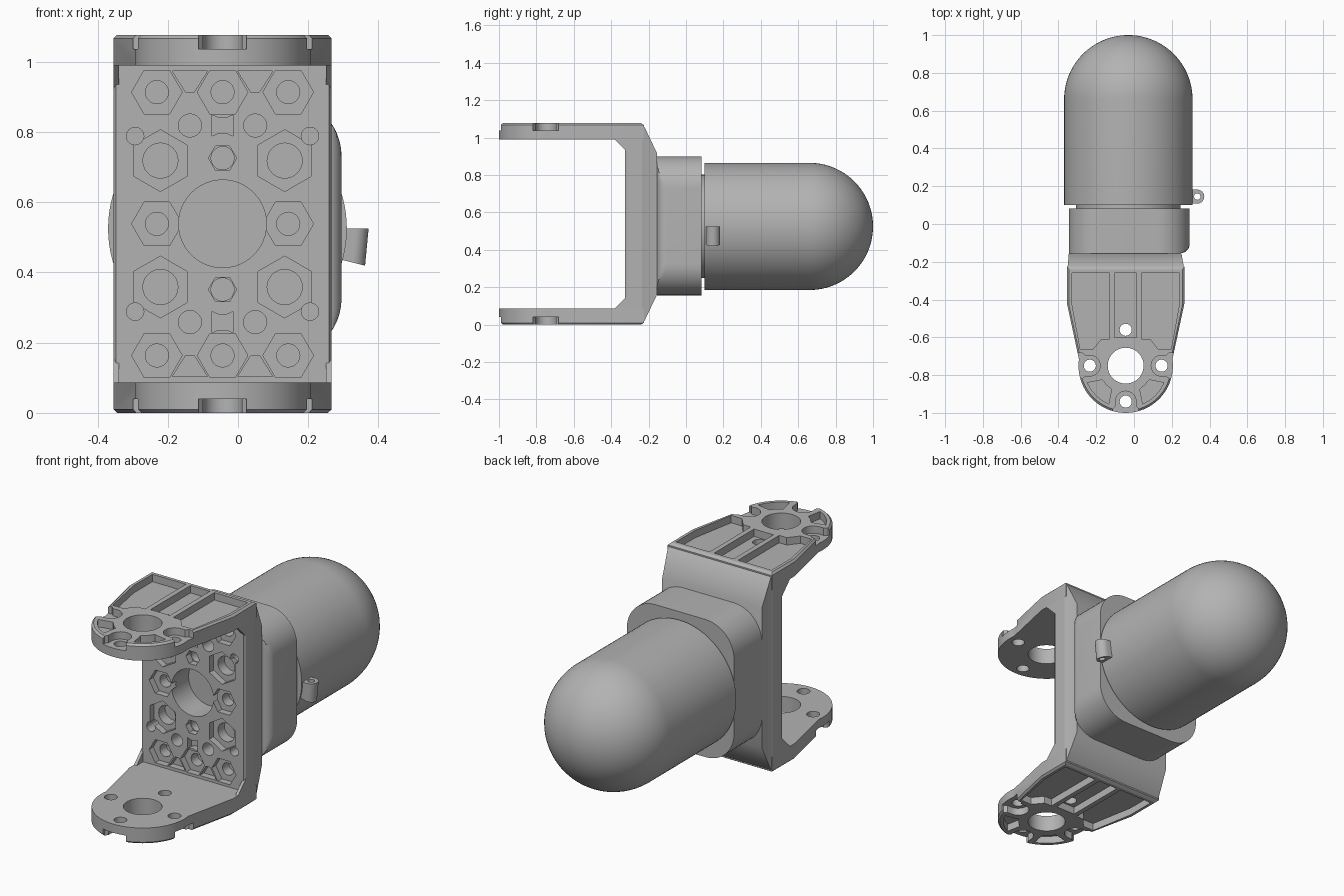
import bpy, bmesh, math
from math import sin, cos, pi, radians

cube = bpy.data.objects.get("Cube")
if cube:
    bpy.data.objects.remove(cube, do_unlink=True)

grey = bpy.data.materials.new("plain grey")
grey.use_nodes = True
grey.diffuse_color = (0.45, 0.45, 0.45, 1)
grey.node_tree.nodes["Principled BSDF"].inputs["Base Color"].default_value = (0.45, 0.45, 0.45, 1)

CX, MID = -0.044, 0.5385          # bracket centre in x and z
HOLE_Y = -0.75                    # main arm hole


# ---- helpers ----
def solid(name, *stacks):
    """Each stack is a list of equal-length 3D loops, skinned and capped."""
    bm = bmesh.new()
    for stack in stacks:
        rings = [[bm.verts.new(p) for p in loop] for loop in stack]
        n = len(rings[0])
        for a, b in zip(rings, rings[1:]):
            for i in range(n):
                j = (i + 1) % n
                bm.faces.new((a[i], a[j], b[j], b[i]))
        bm.faces.new(rings[0][::-1])
        bm.faces.new(rings[-1])
    bmesh.ops.recalc_face_normals(bm, faces=bm.faces)
    mesh = bpy.data.meshes.new(name)
    bm.to_mesh(mesh)
    bm.free()
    mesh.materials.append(grey)
    ob = bpy.data.objects.new(name, mesh)
    bpy.context.collection.objects.link(ob)
    return ob


def cut(target, *stacks):
    cutter = solid("cutter", *stacks)
    cutter.hide_render = True
    mod = target.modifiers.new("cut", 'BOOLEAN')
    mod.object, mod.solver = cutter, 'EXACT'
    bpy.context.view_layer.objects.active = target
    bpy.ops.object.modifier_apply(modifier=mod.name)
    bpy.data.objects.remove(cutter, do_unlink=True)


def smooth(ob):
    bpy.ops.object.select_all(action='DESELECT')
    ob.select_set(True)
    bpy.context.view_layer.objects.active = ob
    bpy.ops.object.shade_smooth_by_angle(angle=radians(30))


def disc(cx, cy, r, n=32, a0=0.0):
    return [(cx + r * cos(a0 + 2 * pi * i / n), cy + r * sin(a0 + 2 * pi * i / n)) for i in range(n)]


def up(pts, *levels):             # 2D outline stacked along z
    return [[(x, y, z) for x, y in pts] for z in levels]


def back(pts, *levels):           # 2D outline (x, z) stacked along y
    return [[(x, y, z) for x, z in pts] for y in levels]


def box(x0, x1, z0, z1):
    return [(x0, z0), (x1, z0), (x1, z1), (x0, z1)]


def arm_pts(pts):                 # local arm coordinates to model x, y
    return [(CX + u, HOLE_Y + v) for u, v in pts]


def turned(pts, a):
    return [(u * cos(a) - v * sin(a), u * sin(a) + v * cos(a)) for u, v in pts]


# ---- fork arms ----
BOT, FLOOR, TOP = 0.99, 1.037, 1.077
half = [(0.311, 0.525), (0.311, 0.33)]
tip = [(0.25 * cos(a), 0.25 * sin(a)) for a in [radians(8 - i * 196 / 40) for i in range(41)]]
outline = half + tip + [(-u, v) for u, v in half[::-1]]
inner = [(u * 0.965, v * 0.965 + 0.002) for u, v in outline]
arm = solid("upper_arm", up(arm_pts(outline), BOT, TOP - 0.01) + up(arm_pts(inner), TOP))

side = [(0.285, 0.49), (0.285, 0.33), (0.24, 0.085), (0.175, 0.085), (0.13, 0.14), (0.085, 0.14), (0.085, 0.49)]
channel = [(-0.058, 0.49), (-0.058, 0.15), (0.058, 0.15), (0.058, 0.49)]
notch = [(0.19 + 0.055 * cos(a), 0.055 * sin(a)) for a in [pi / 2 + i * pi / 16 for i in range(17)]]
notch += [(0.215, -0.055), (0.23, -0.068), (0.3, -0.068), (0.3, 0.068), (0.23, 0.068), (0.215, 0.055)]
sector = [(0.145 * cos(radians(a)), 0.145 * sin(radians(a))) for a in (-14, 0, 14)]
sector += [(0.222 * cos(radians(a)), 0.222 * sin(radians(a))) for a in (21, 10, 0, -10, -21)]
pockets = [side, [(-u, v) for u, v in side], channel]
pockets += [turned(notch, a) for a in (0, pi, -pi / 2)]
pockets += [turned(sector, a) for a in (-pi / 4, -3 * pi / 4)]
cut(arm, *[up(arm_pts(p), FLOOR, 1.2) for p in pockets])
holes = [disc(0, 0, 0.095, 48)] + [disc(0.19 * cos(k * pi / 2), 0.19 * sin(k * pi / 2), 0.032, 24) for k in range(4)]
cut(arm, *[up(arm_pts(p), 0.9, 1.2) for p in holes])

lower = arm.copy()
lower.data = arm.data.copy()
lower.name = "lower_arm"
bpy.context.collection.objects.link(lower)
for v in lower.data.vertices:
    v.co.z = 2 * MID - v.co.z
lower.data.flip_normals()
smooth(arm)
smooth(lower)

# ---- back plate with sloped rear ----
L, R = CX - 0.311, CX + 0.311
plate = solid("back_plate",
              back(box(L + 0.008, R - 0.008, 0.087, BOT), -0.325)
              + back(box(L, R, 0.087, BOT), -0.312, -0.235))
rear = solid("sloped_rear",
             back(box(L, R, 0.01, TOP - 0.01), -0.235)
             + back(box(L + 0.004, R - 0.004, 0.02, TOP - 0.02), -0.222)
             + back(box(L + 0.01, R - 0.016, 0.16, 0.917), -0.155))


def grid(shape, spots):           # repeat a shape in all four quadrants
    out = set((sx * u, sz * w) for u, w in spots for sx in (1, -1) for sz in (1, -1))
    return [[(CX + u + p, MID + w + (q if w >= 0 else -q)) for p, q in shape] for u, w in sorted(out)]


hexagon = disc(0, 0, 0.072, 6)
big_hex = disc(0, 0, 0.088, 6, pi / 6)
bow = [(-0.03, 0.03), (-0.012, 0.022), (0.012, 0.022), (0.03, 0.03),
       (0.03, -0.03), (0.012, -0.022), (-0.012, -0.022), (-0.03, -0.03)]
wedge = [(-0.05, 0.03), (0.05, 0.03), (0.012, -0.03), (-0.012, -0.03)]
spots_hex = [(0.187, 0.375), (0, 0.375), (0.187, 0)]
spots_big = [(0.177, 0.18)]
recess = grid(hexagon, spots_hex) + grid(big_hex, spots_big)
recess += grid(bow, [(0, 0.28)]) + grid(wedge, [(0.093, 0.405)])
recess += grid(disc(0, 0, 0.04, 6), [(0, 0.187)])
cut(plate, *[back(p, -0.4, -0.29) for p in recess])
cut(plate, *[back(p, -0.4, -0.2) for p in
             grid(disc(0, 0, 0.033, 20), spots_hex + [(0.093, 0.28), (0, 0.187)])
             + grid(disc(0, 0, 0.05, 24), spots_big)
             + grid(disc(0, 0, 0.025, 16), [(0.249, 0.25)])
             + [disc(CX, MID, 0.125, 48)]])
cut(rear, *[back(p, -0.3, -0.18) for p in
            grid(disc(0, 0, 0.033, 20), [(0.093, 0.28)]) + [disc(CX, MID, 0.125, 48)]])
smooth(plate)
smooth(rear)

# ---- corner gussets between arms and plate ----
gussets = []
for x in (L, R - 0.016):
    for s in (1, -1):
        tri = [(-0.38, BOT), (-0.31, BOT), (-0.31, BOT - 0.07)]
        gussets.append([[(x + dx, y, MID + s * (z - MID)) for y, z in tri] for dx in (0, 0.016)])
solid("corner_gussets", *gussets)


# ---- mounting flange, rounded on its left front edge ----
def rounded(x0, x1, z0, z1, r):
    pts = []
    for k, (cx, cz) in enumerate(((x1 - r, z1 - r), (x0 + r, z1 - r), (x0 + r, z0 + r), (x1 - r, z0 + r))):
        pts += [(cx + r * cos(a), cz + r * sin(a)) for a in [k * pi / 2 + i * pi / 24 for i in range(13)]]
    return pts


shape = rounded(-0.345, 0.295, 0.157, 0.9, 0.17)
stack = []
for i in range(7):
    a = i * pi / 12
    limit = 0.245 + 0.05 * sin(a)
    stack += back([(min(x, limit), z) for x, z in shape], -0.105 - 0.05 * cos(a))
smooth(solid("mounting_flange", stack + back(shape, 0.083)))

# ---- neck and domed body ----
DX, DZ, DR = -0.03, 0.525, 0.34
smooth(solid("neck", back(disc(DX, DZ, 0.277, 64), 0.07, 0.12)))
dome = back(disc(DX, DZ, DR, 96), 0.1, 0.66)
for i in range(1, 24):
    a = i * pi / 48
    dome += back(disc(DX, DZ, DR * cos(a), 96), 0.66 + DR * sin(a))
smooth(solid("domed_body", dome + back(disc(DX, DZ, 0.004, 96), 1.0)))

# ---- small side loop ----
eye = [(0.335 + 0.037 * cos(a), 0.145 + 0.037 * sin(a)) for a in [-pi / 2 + i * pi / 16 for i in range(17)]]
eye += [(0.28, 0.182), (0.28, 0.108)]
low = [(x - 0.01, y, 0.435 - 0.25 * (x - 0.31)) for x, y in eye]
loop = solid("side_loop", [low] + up(eye, 0.525))
cut(loop, up(disc(0.335, 0.145, 0.017, 20), 0.3, 0.6))
smooth(loop)
